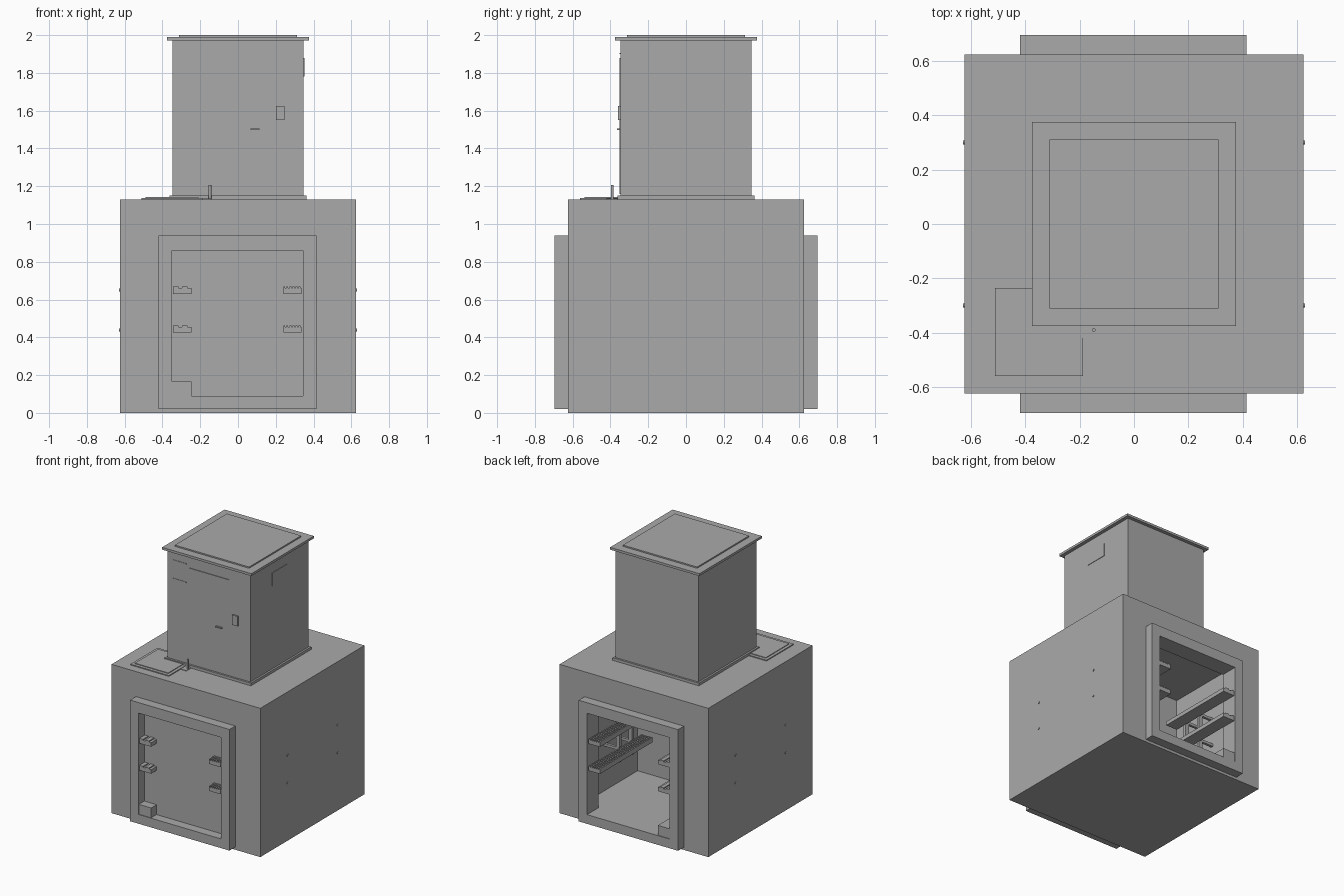
import bpy, bmesh
from mathutils import Matrix

if "Cube" in bpy.data.objects:
    bpy.data.objects.remove(bpy.data.objects["Cube"], do_unlink=True)

grey = bpy.data.materials.new("concrete_grey")
grey.use_nodes = True
GREY = (0.4, 0.4, 0.4, 1)
grey.diffuse_color = GREY
grey.node_tree.nodes["Principled BSDF"].inputs["Base Color"].default_value = GREY


def finish(name, bm):
    mesh = bpy.data.meshes.new(name)
    bm.to_mesh(mesh)
    bm.free()
    mesh.materials.append(grey)
    ob = bpy.data.objects.new(name, mesh)
    bpy.context.collection.objects.link(ob)
    return ob


def box(name, x, y, z):
    """Box from (min, max) pairs."""
    bm = bmesh.new()
    size = [b - a for a, b in (x, y, z)]
    mid = [(a + b) / 2 for a, b in (x, y, z)]
    bmesh.ops.create_cube(bm, size=1, matrix=Matrix.Translation(mid) @ Matrix.Diagonal((*size, 1)))
    return finish(name, bm)


def slab(name, half, z):
    return box(name, (-half, half), (-half, half), z)


def cut(ob, x, y, z):
    cutter = box("cutter", x, y, z)
    mod = ob.modifiers.new("cut", 'BOOLEAN')
    mod.operation, mod.solver, mod.object = 'DIFFERENCE', 'EXACT', cutter
    bpy.context.view_layer.objects.active = ob
    bpy.ops.object.modifier_apply(modifier=mod.name)
    bpy.data.objects.remove(cutter, do_unlink=True)


def rod(name, centre, radius, length, axis='Z'):
    bm = bmesh.new()
    turn = Matrix.Rotation(1.5708, 4, 'Y') if axis == 'X' else Matrix()
    bmesh.ops.create_cone(bm, cap_ends=True, segments=12, radius1=radius, radius2=radius,
                          depth=length, matrix=Matrix.Translation(centre) @ turn)
    return finish(name, bm)


OPEN_X, OPEN_Z = (-0.35, 0.345), (0.09, 0.86)
FACE, RIM = 0.625, 0.695

# Vault with a chamber open to the back
vault = slab("vault_body", FACE, (0, 1.13))
cut(vault, (-0.47, 0.47), (-0.09, 0.56), (0.09, 0.98))
cut(vault, OPEN_X, (0.5, 0.8), OPEN_Z)

# Raised frames around the front and back openings
for name, side in (("front", -1), ("back", 1)):
    frame = box(name + "_frame", (-0.42, 0.415), sorted((side * FACE, side * RIM)), (0.02, 0.94))
    cut(frame, OPEN_X, (-1, 1), OPEN_Z)
    box(name + "_corner_block", (-0.35, -0.247), sorted((side * (FACE - 0.07), side * 0.69)), (0.09, 0.165))

# Cable trays: short ends at the front, long runs in the back chamber
for z in (0.425, 0.63):
    for label, x in (("right", (-0.345, -0.247)), ("left", (0.24, 0.337))):
        for end, y in (("front", (-0.69, -0.62)), ("back", (0.06, 0.69))):
            name = f"{end}_{label}_tray"
            box(name, x, y, (z, z + 0.03))
            width = x[1] - x[0]
            ribs = 6 if label == "left" else 2
            step = width / ribs
            for i in range(ribs):
                a = x[0] + i * step
                box(name + "_rib", (a, a + step * 0.6), y, (z + 0.029, z + 0.038))

# Wall posts, tray brackets and through bolts
for side in (-1, 1):
    for y in (0.15, 0.3):
        box("tray_post", sorted((side * 0.34, side * 0.37)), (y - 0.012, y + 0.012), (0.34, 0.74))
        for z in (0.44, 0.65):
            box("wall_bracket", sorted((side * 0.33, side * 0.48)), (y - 0.01, y + 0.01), (z - 0.01, z + 0.01))
    for y in (-0.3, 0.3):
        for z in (0.44, 0.65):
            rod("wall_bolt", (side * 0.624, y, z), 0.008, 0.012, 'X')

# Access tower with base flange and stepped roof
slab("tower_walls", 0.348, (1.12, 1.98))
slab("tower_base_flange", 0.362, (1.13, 1.15))
slab("roof_slab", 0.375, (1.972, 1.99))
slab("roof_plate", 0.312, (1.985, 2.0))

# Tower door, fittings and side vent
box("door", (-0.16, 0.17), (-0.353, -0.34), (1.16, 1.88))
box("door_handle", (0.065, 0.115), (-0.366, -0.345), (1.497, 1.505))
box("switch_box", (0.2, 0.247), (-0.36, -0.34), (1.55, 1.625))
for z in (1.76, 1.9):
    box("wall_strip", (-0.31, -0.19), (-0.351, -0.34), (z, z + 0.006))
box("side_vent", (0.34, 0.352), (-0.09, 0.09), (1.78, 1.88))

# Floor hatch, small plate and marker post on the vault roof
box("hatch_frame", (-0.512, -0.188), (-0.56, -0.235), (1.125, 1.137))
box("hatch_lid", (-0.49, -0.21), (-0.537, -0.258), (1.13, 1.142))
box("post_plate", (-0.189, -0.14), (-0.42, -0.34), (1.125, 1.134))
rod("marker_post", (-0.148, -0.39, 1.165), 0.007, 0.085)
